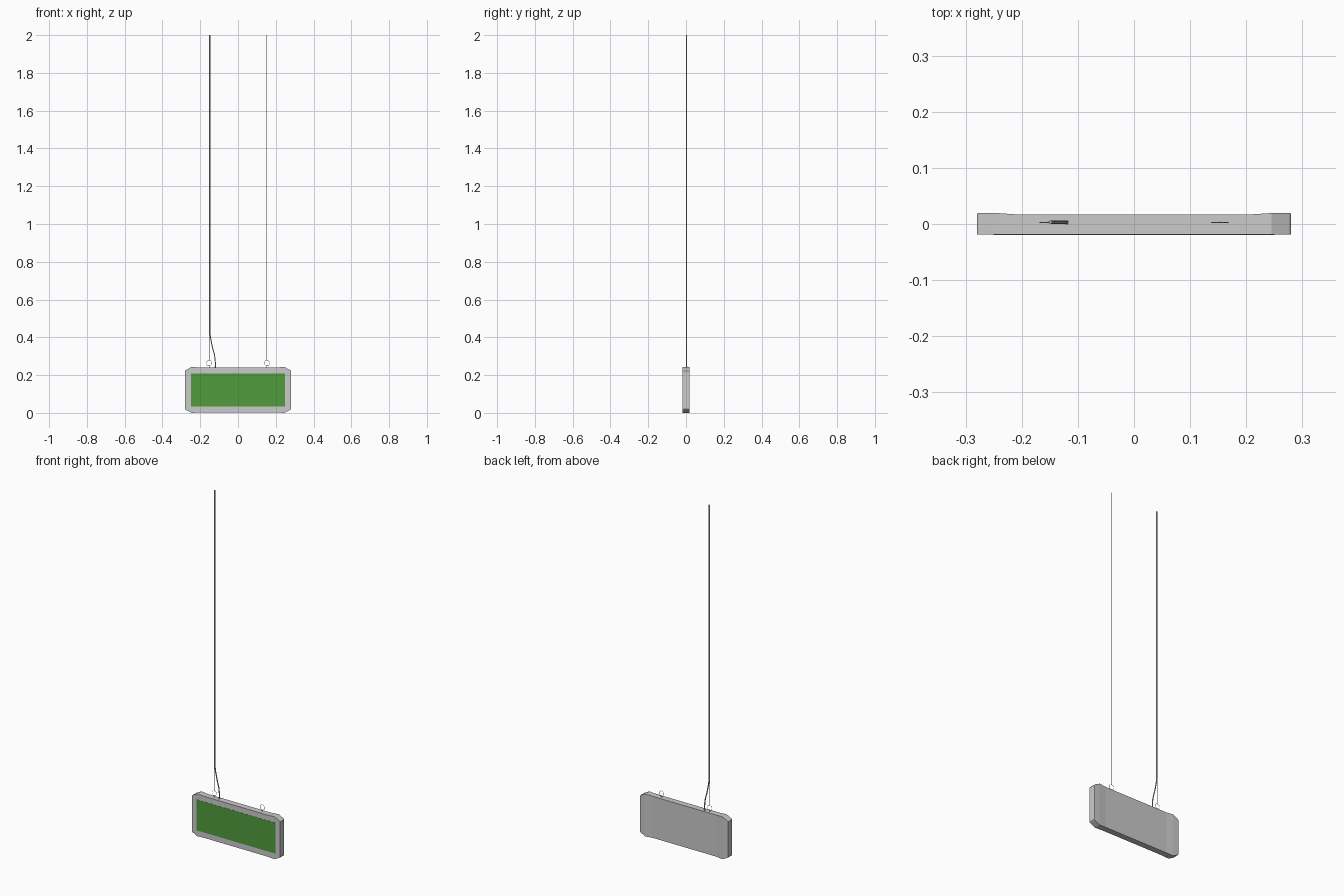
import bpy, bmesh, math

if "Cube" in bpy.data.objects:
    bpy.data.objects.remove(bpy.data.objects["Cube"])

WIRE_Y = 0.003


def mesh_object(name, verts, faces):
    me = bpy.data.meshes.new(name)
    me.from_pydata(verts, [], faces)
    bm = bmesh.new()
    bm.from_mesh(me)
    bmesh.ops.recalc_face_normals(bm, faces=bm.faces)
    bm.to_mesh(me)
    bm.free()
    ob = bpy.data.objects.new(name, me)
    bpy.context.collection.objects.link(ob)
    return ob


def tube(name, pts, radius, smooth_path=False):
    cu = bpy.data.curves.new(name, 'CURVE')
    cu.dimensions = '3D'
    cu.bevel_depth = radius
    cu.bevel_resolution = 1
    cu.use_fill_caps = True
    if smooth_path:
        cu.resolution_u = 8
        sp = cu.splines.new('BEZIER')
        sp.bezier_points.add(len(pts) - 1)
        for b, p in zip(sp.bezier_points, pts):
            b.co = p
            b.handle_left_type = b.handle_right_type = 'AUTO'
    else:
        sp = cu.splines.new('POLY')
        sp.points.add(len(pts) - 1)
        for b, p in zip(sp.points, pts):
            b.co = (*p, 1)
    ob = bpy.data.objects.new(name, cu)
    bpy.context.collection.objects.link(ob)
    bpy.ops.object.select_all(action='DESELECT')
    ob.select_set(True)
    bpy.context.view_layer.objects.active = ob
    bpy.ops.object.convert(target='MESH')
    bpy.ops.object.shade_smooth_by_angle(angle=math.radians(50))
    return bpy.context.object


# Sign housing: x stations with half height and back depth, ends slightly flared
half = [(0.2, 0.119, 0.0165), (0.245, 0.1215, 0.0195), (0.277, 0.105, 0.0195), (0.28, 0.101, 0.0185)]
stations = [(-x, h, b) for x, h, b in reversed(half)] + half
verts, faces = [], []
for x, h, back in stations:
    for y, s in ((-0.0185, -1), (back, -1), (back, 1), (-0.0185, 1)):
        verts.append((x, y, 0.1215 + s * h))
for i in range(len(stations) - 1):
    for j in range(4):
        k = (j + 1) % 4
        faces.append((4 * i + j, 4 * i + k, 4 * i + 4 + k, 4 * i + 4 + j))
n = len(verts)
faces += [(0, 1, 2, 3), (n - 4, n - 3, n - 2, n - 1)]
mesh_object("sign_housing", verts, faces)

# Green display panel
bpy.ops.mesh.primitive_cube_add(size=1, location=(0, -0.0185, 0.1215))
panel = bpy.context.object
panel.name = "display_panel"
panel.scale = (0.50, 0.002, 0.176)
bpy.ops.object.transform_apply(location=False, rotation=False, scale=True)
green = bpy.data.materials.new("green")
green.diffuse_color = (0.08, 0.33, 0.045, 1)
green.use_nodes = True
green.node_tree.nodes["Principled BSDF"].inputs["Base Color"].default_value = green.diffuse_color
panel.data.materials.append(green)

# Hanging eyes and wires, one per side
for side, sx in (("left", -1), ("right", 1)):
    x = 0.153 * sx
    bpy.ops.mesh.primitive_torus_add(
        location=(x, WIRE_Y, 0.264), rotation=(math.pi / 2, 0, 0),
        major_radius=0.0145, minor_radius=0.001, major_segments=24, minor_segments=6)
    bpy.context.object.name = side + "_hanging_eye"
    bpy.ops.object.shade_smooth_by_angle(angle=math.radians(50))
    tube(side + "_eye_stem", [(x, WIRE_Y, 0.236), (x, WIRE_Y, 0.25)], 0.0015)
    tube(side + "_wire", [(x, WIRE_Y, 0.278), (x, WIRE_Y, 2.0)], 0.001)

# Power cable bending over to the left wire, with a small entry gland
tube("power_cable", [(-0.12, WIRE_Y, 0.236), (-0.122, WIRE_Y, 0.29), (-0.138, WIRE_Y, 0.36),
                     (-0.148, WIRE_Y, 0.42), (-0.149, WIRE_Y, 0.48), (-0.149, WIRE_Y, 1.2),
                     (-0.149, WIRE_Y, 2.0)], 0.003, True)
tube("cable_gland", [(-0.12, WIRE_Y, 0.236), (-0.12, WIRE_Y, 0.246)], 0.0042)
